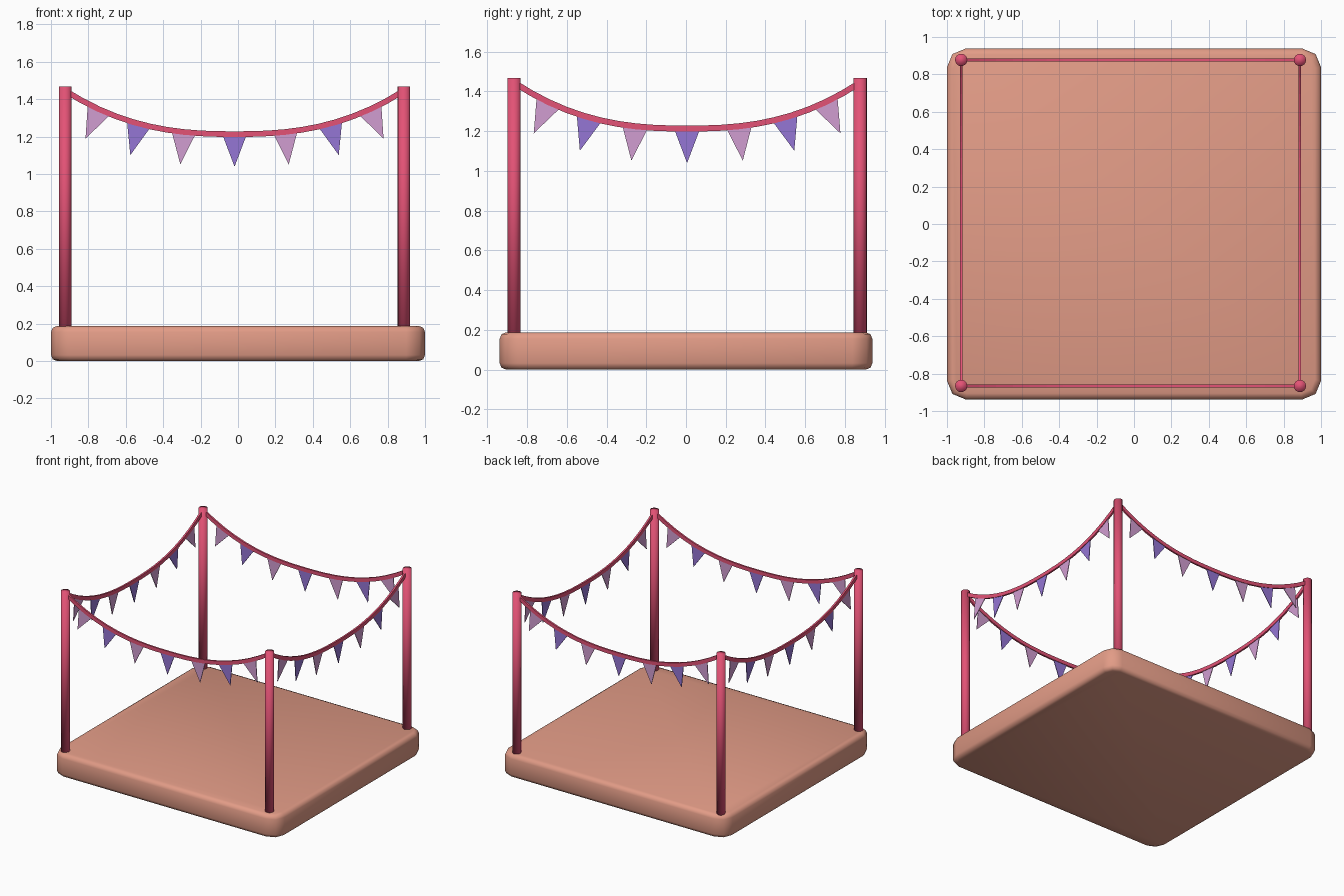
import bpy, bmesh, math
from mathutils import Vector

if "Cube" in bpy.data.objects:
    bpy.data.objects.remove(bpy.data.objects["Cube"])

def material(name, rgb):
    m = bpy.data.materials.new(name)
    m.diffuse_color = (*rgb, 1)
    m.use_nodes = True
    m.node_tree.nodes["Principled BSDF"].inputs["Base Color"].default_value = m.diffuse_color
    return m

CLAY = material("clay", (0.76, 0.33, 0.24))
ROSE = material("rose", (0.77, 0.085, 0.18))
LILAC = material("lilac", (0.64, 0.34, 0.64))
VIOLET = material("violet", (0.30, 0.18, 0.66))

def add_object(name, bm, mat, smooth=False):
    bmesh.ops.recalc_face_normals(bm, faces=bm.faces)
    for f in bm.faces:
        f.smooth = smooth
    me = bpy.data.meshes.new(name)
    bm.to_mesh(me)
    bm.free()
    me.materials.append(mat)
    ob = bpy.data.objects.new(name, me)
    bpy.context.collection.objects.link(ob)
    return ob

# Base slab: rounded upright corners, then softened rims
W, D, H = 1.0, 0.938, 0.187
bm = bmesh.new()
bmesh.ops.create_cube(bm, size=1)
for v in bm.verts:
    v.co = Vector((v.co.x * 2 * W, v.co.y * 2 * D, (v.co.z + 0.5) * H))
upright = [e for e in bm.edges if abs(e.verts[0].co.z - e.verts[1].co.z) > 0.1]
bmesh.ops.bevel(bm, geom=upright, offset=0.1, segments=2, profile=0.5, affect='EDGES')
rims = [e for e in bm.edges if abs(e.verts[0].co.z - e.verts[1].co.z) < 0.01]
bmesh.ops.bevel(bm, geom=rims, offset=0.032, segments=2, profile=0.5, affect='EDGES')
add_object("base", bm, CLAY, True)

# Corner posts
X0, X1, Y0, Y1 = -0.924, 0.887, -0.866, 0.877
corners = [(X0, Y0), (X1, Y0), (X1, Y1), (X0, Y1)]
labels = ["front_left", "front_right", "back_right", "back_left"]
BOTTOM, TOP = 0.16, 1.467
for (x, y), label in zip(corners, labels):
    bm = bmesh.new()
    bmesh.ops.create_cone(bm, cap_ends=True, segments=16, radius1=0.033,
                          radius2=0.033, depth=TOP - BOTTOM)
    bmesh.ops.translate(bm, verts=bm.verts, vec=(x, y, (TOP + BOTTOM) / 2))
    add_object(label + "_post", bm, ROSE, True)

# Sagging ribbon shape, u runs from -1 to 1 between the posts
LOW, SAG = 1.213, 0.232

def ribbon_z(u):
    return LOW + SAG * abs(u) ** 2.5

def prism(bm, outline, normal, thick):
    """Thin plate from a flat outline."""
    a = [bm.verts.new(p - normal * thick / 2) for p in outline]
    b = [bm.verts.new(p + normal * thick / 2) for p in outline]
    bm.faces.new(a)
    bm.faces.new(b[::-1])
    n = len(a)
    for i in range(n):
        j = (i + 1) % n
        bm.faces.new((a[i], b[i], b[j], a[j]))

UP = Vector((0, 0, 1))
sides = ["front", "right", "back", "left"]
for k, side in enumerate(sides):
    p = Vector((*corners[k], 0))
    q = Vector((*corners[(k + 1) % 4], 0))
    mid, half = (p + q) / 2, (q - p).length / 2
    along = (q - p).normalized()
    normal = along.cross(UP)

    def frame(u):
        """Point on the ribbon with its tangent and upward normal."""
        slope = math.copysign(SAG * 2.5 * abs(u) ** 1.5 / half, u)
        t = (along + UP * slope).normalized()
        return mid + along * half * u + UP * ribbon_z(u), t, normal.cross(t)

    # Ribbon: rectangular section swept along the sag
    bm = bmesh.new()
    rings = []
    for i in range(21):
        c, t, n = frame(-1 + i / 10)
        rings.append([bm.verts.new(c + n * a * 0.015 + normal * b * 0.007)
                      for a, b in ((1, 1), (1, -1), (-1, -1), (-1, 1))])
    for r, s in zip(rings, rings[1:]):
        for i in range(4):
            j = (i + 1) % 4
            bm.faces.new((r[i], r[j], s[j], s[i]))
    bm.faces.new(rings[0])
    bm.faces.new(rings[-1][::-1])
    add_object(side + "_ribbon", bm, ROSE)

    # Pennants, alternating colours
    for mat, tag, spots in ((LILAC, "lilac", (-0.8, -0.3, 0.3, 0.8)),
                            (VIOLET, "violet", (-0.565, 0, 0.565))):
        bm = bmesh.new()
        for u in spots:
            c, t, n = frame(u)
            drop = n if n.z < 0 else -n
            prism(bm, [c - t * 0.066, c + t * 0.066, c + drop * 0.174], normal, 0.005)
        add_object(side + "_" + tag + "_pennants", bm, mat)
